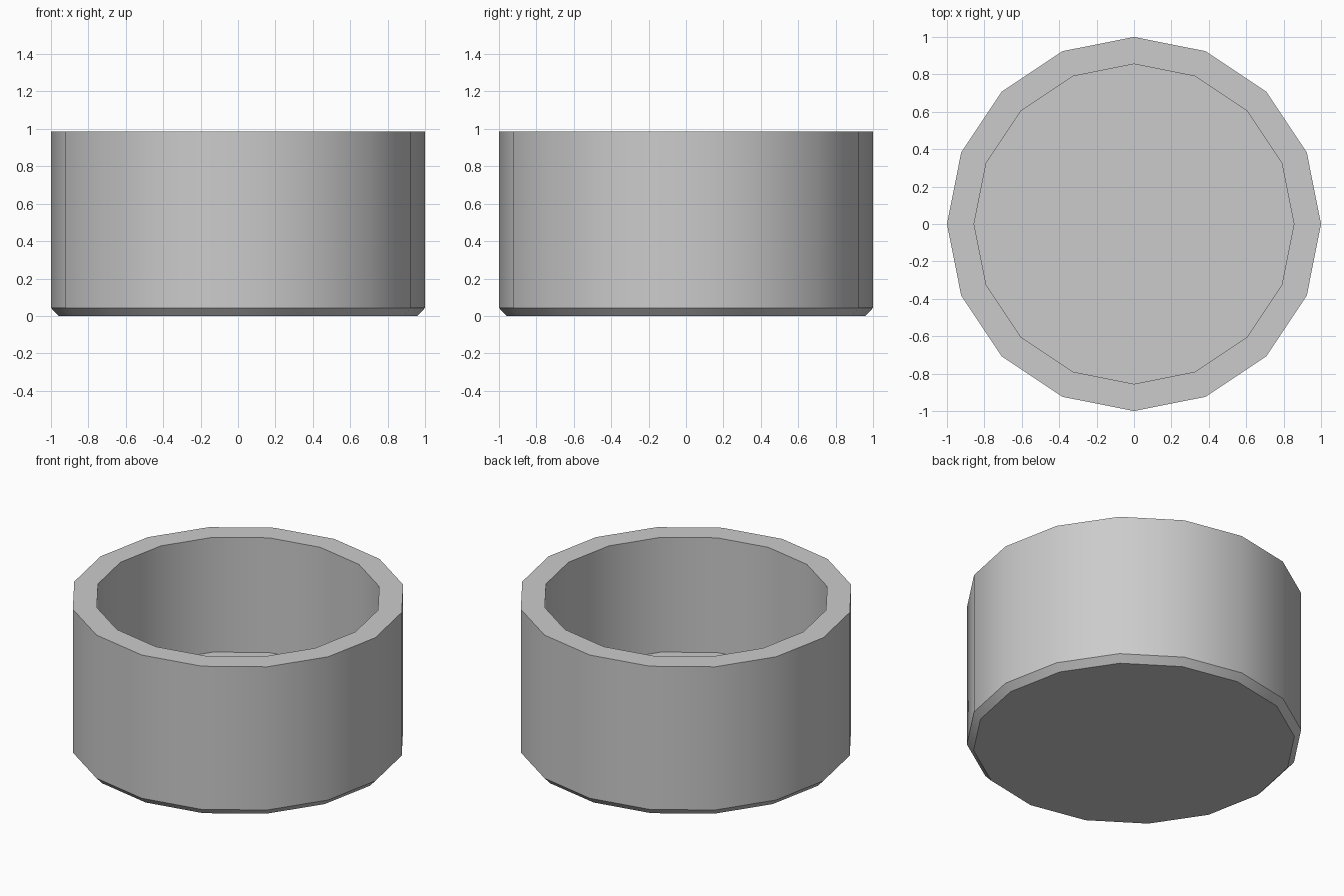
import bpy, bmesh
from math import cos, sin, pi, radians

if "Cube" in bpy.data.objects:
    bpy.data.objects.remove(bpy.data.objects["Cube"])

SIDES = 16

# Profile (radius, height): chamfered base, outer wall, rim, inner wall, floor edge
PROFILE = [(0.96, 0.0), (1.0, 0.043), (1.0, 0.985), (0.855, 0.985), (0.855, 0.23)]

bm = bmesh.new()
rings = [[bm.verts.new((r * cos(2 * pi * i / SIDES), r * sin(2 * pi * i / SIDES), z))
          for i in range(SIDES)] for r, z in PROFILE]

# Walls between neighbouring rings
for a, b in zip(rings, rings[1:]):
    for i in range(SIDES):
        j = (i + 1) % SIDES
        bm.faces.new((a[i], a[j], b[j], b[i]))

# Underside and inner floor
bm.faces.new(rings[0][::-1])
bm.faces.new(rings[-1])
bmesh.ops.recalc_face_normals(bm, faces=bm.faces[:])

mesh = bpy.data.meshes.new("round_cup")
bm.to_mesh(mesh)
bm.free()
cup = bpy.data.objects.new("round_cup", mesh)
bpy.context.collection.objects.link(cup)

# Smooth walls, sharp rim and chamfer
bpy.context.view_layer.objects.active = cup
cup.select_set(True)
bpy.ops.object.shade_smooth_by_angle(angle=radians(30))
